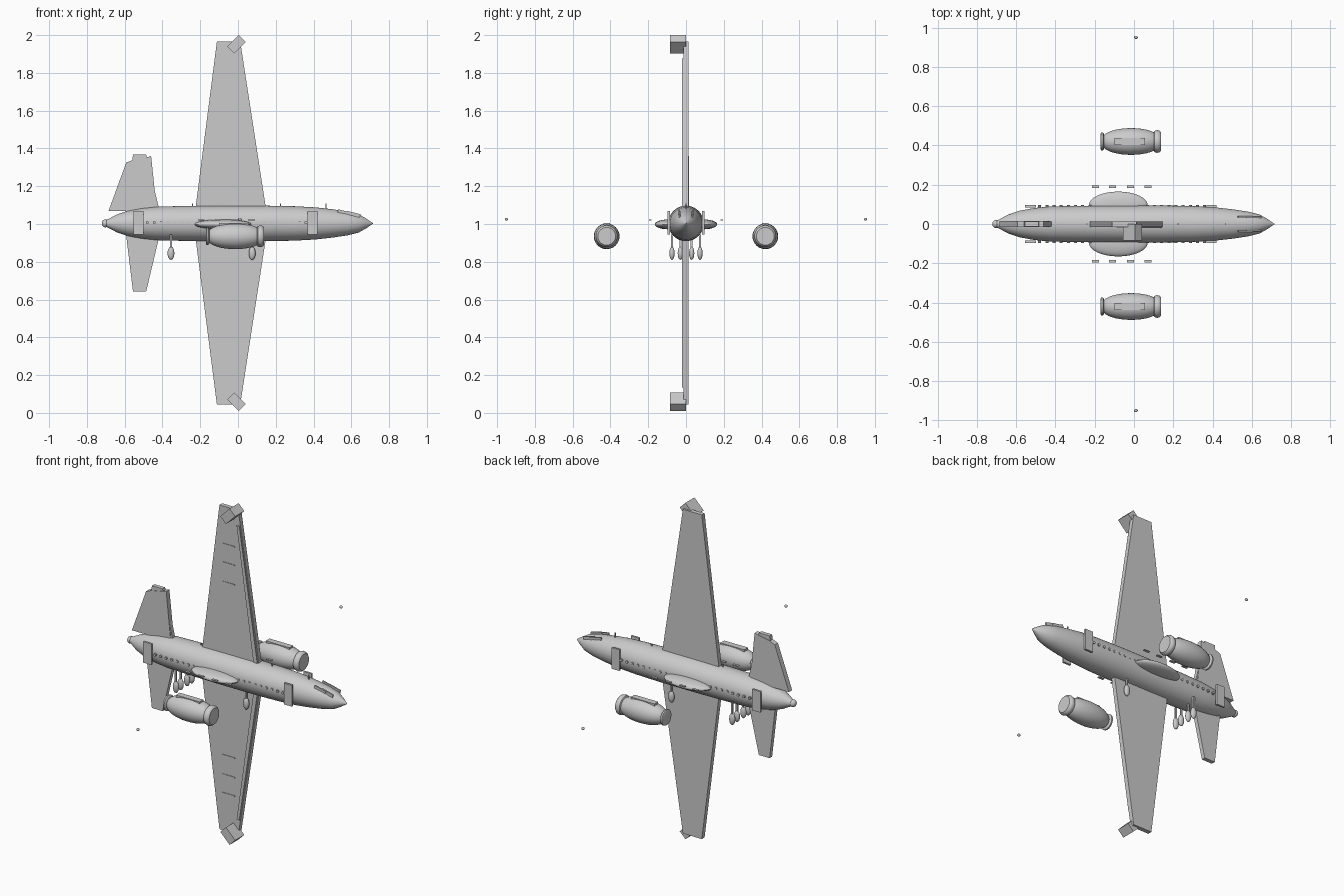
import bpy, bmesh, math
from mathutils import Matrix, Vector

if "Cube" in bpy.data.objects:
    bpy.data.objects.remove(bpy.data.objects["Cube"])

grey = bpy.data.materials.new("airframe grey")
grey.diffuse_color = (0.6, 0.6, 0.6, 1)
grey.use_nodes = True
grey.node_tree.nodes["Principled BSDF"].inputs["Base Color"].default_value = grey.diffuse_color
ZC = 1.005  # height of the fuselage axis


def add(name, bm, smooth=False):
    bmesh.ops.recalc_face_normals(bm, faces=bm.faces)
    me = bpy.data.meshes.new(name)
    bm.to_mesh(me)
    bm.free()
    me.materials.append(grey)
    ob = bpy.data.objects.new(name, me)
    bpy.context.collection.objects.link(ob)
    if smooth:
        bpy.ops.object.select_all(action='DESELECT')
        ob.select_set(True)
        bpy.context.view_layer.objects.active = ob
        bpy.ops.object.shade_smooth_by_angle(angle=math.radians(40))
    return ob


def box(name, c, s, pitch=0.0):
    bm = bmesh.new()
    m = Matrix.Translation(c) @ Matrix.Rotation(pitch, 4, 'Y') @ Matrix.Diagonal((*s, 1))
    bmesh.ops.create_cube(bm, size=1, matrix=m)
    return add(name, bm)


def ellipsoid(name, c, r, seg=24):
    bm = bmesh.new()
    m = Matrix.Translation(c) @ Matrix.Diagonal((*r, 1))
    bmesh.ops.create_uvsphere(bm, u_segments=seg, v_segments=seg // 2, radius=1, matrix=m)
    return add(name, bm, True)


def lathe(name, profile, y, z, seg=32):
    """Revolve (x, radius) points about a line parallel to x."""
    bm = bmesh.new()
    rings = []
    for x, r in profile:
        rings.append([bm.verts.new((x, y + r * math.cos(a), z + r * math.sin(a)))
                      for a in (2 * math.pi * i / seg for i in range(seg))])
    for a, b in zip(rings, rings[1:]):
        for i in range(seg):
            j = (i + 1) % seg
            bm.faces.new((a[i], a[j], b[j], b[i]))
    bm.faces.new(rings[0])
    bm.faces.new(rings[-1])
    return add(name, bm, True)


def plate(name, pts, y0, y1):
    """Extrude an (x, z) outline from y0 to y1."""
    bm = bmesh.new()
    f = bm.faces.new([bm.verts.new((x, y0, z)) for x, z in pts])
    out = bmesh.ops.extrude_face_region(bm, geom=[f])
    bmesh.ops.translate(bm, vec=(0, y1 - y0, 0),
                        verts=[v for v in out['geom'] if isinstance(v, bmesh.types.BMVert)])
    return add(name, bm)


# Fuselage and tail cone end
lathe("fuselage", [(-0.70, 0.018), (-0.685, 0.024), (-0.64, 0.048), (-0.58, 0.068), (-0.51, 0.081),
                   (-0.43, 0.089), (-0.3, 0.092), (-0.1, 0.094), (0.15, 0.094), (0.3, 0.091),
                   (0.41, 0.085), (0.5, 0.075), (0.58, 0.063), (0.64, 0.048), (0.68, 0.025),
                   (0.715, 0.001)], 0, 1.003, 40)
ellipsoid("tail_cap", (-0.703, 0, 1.003), (0.018, 0.021, 0.021))

# Wings, slats, tip plates and stabilizers, mirrored about the axis
for s, side in ((1, "upper"), (-1, "lower")):
    def flip(pts):
        return [(x, ZC + s * h) for x, h in pts]
    plate(side + "_wing", flip([(-0.235, 0), (0.16, 0), (0.012, 0.96), (-0.112, 0.96)]), -0.014, 0.012)
    plate(side + "_slat", flip([(0.115, 0.09), (0.14, 0.09), (0.022, 0.87), (0.005, 0.87)]), -0.02, -0.012)
    for k, h in enumerate((0.51, 0.625, 0.735)):
        plate(f"{side}_wing_strip_{k}", flip([(-0.09, h), (-0.01, h), (-0.01, h + 0.006), (-0.09, h + 0.006)]),
              -0.017, -0.012)
    box(side + "_wing_tip_plate", (-0.008, -0.042, ZC + s * 0.947), (0.086, 0.085, 0.052), -s * math.pi / 4)
    plate(side + "_stabilizer", flip([(-0.6, 0), (-0.40, 0), (-0.486, 0.362), (-0.556, 0.362)]), -0.012, 0.012)

# Tail fin
plate("tail_fin", [(-0.685, 1.07), (-0.43, 1.07), (-0.46, 1.36), (-0.475, 1.355), (-0.555, 1.34), (-0.592, 1.325)],
      -0.015, 0.015)

# Parts repeated on both sides
for s, side in ((-1, "right"), (1, "left")):
    # Engine nacelle with intake and exhaust rims
    y, z = s * 0.42, 0.935
    body = [(-0.015 + 0.15 * math.cos(a), 0.068 * math.sin(a) ** 0.8)
            for a in (math.radians(160 - 140 * i / 14) for i in range(15))]
    lathe(side + "_engine", body, y, z)
    lathe(side + "_intake_rim", [(0.1, 0.045), (0.105, 0.054), (0.118, 0.058), (0.13, 0.055), (0.138, 0.047)], y, z)
    lathe(side + "_exhaust_rim", [(-0.17, 0.038), (-0.167, 0.045), (-0.158, 0.046), (-0.152, 0.038)], y, z)
    box(side + "_engine_pylon", (-0.022, y, 0.987), (0.155, 0.035, 0.035))

    # Root fairing, small floating plates and marker light
    ellipsoid(side + "_root_fairing", (-0.08, s * 0.095, 0.998), (0.15, 0.07, 0.026), 32)
    for k, x in enumerate((-0.195, -0.11, -0.018, 0.072)):
        box(f"{side}_flap_track_{k}", (x, s * 0.19, 1.02), (0.036, 0.014, 0.005))
    ellipsoid(side + "_marker_light", (0.01, s * 0.95, 1.025), (0.01, 0.008, 0.008), 12)

    # Doors and cabin windows
    for k, (x, w) in enumerate(((-0.527, 0.055), (0.395, 0.052))):
        box(f"{side}_door_{k}", (x, s * 0.091, 1.007), (w, 0.012, 0.125))
    bm = bmesh.new()
    for k in range(24):
        m = Matrix.Translation((-0.48 + k * 0.0365, s * 0.09, 1.008)) @ Matrix.Rotation(math.pi / 2, 4, 'X')
        bmesh.ops.create_cone(bm, cap_ends=True, segments=10, radius1=0.008, radius2=0.008,
                              depth=0.013, matrix=m)
    add(side + "_cabin_windows", bm)

    # Cockpit panes
    for k, (x, yy, zz) in enumerate(((0.565, 0.036, 1.06), (0.61, 0.034, 1.052))):
        box(f"{side}_cockpit_pane_{k}", (x, s * yy, zz), (0.075, 0.008, 0.018), 0.25)

    # Landing gear wheels and struts
    for k, (x, yy) in enumerate(((-0.355, 0.03), (-0.355, 0.074), (0.075, 0.03))):
        ellipsoid(f"{side}_wheel_{k}", (x, s * yy, 0.845), (0.018, 0.014, 0.035), 20)
        box(f"{side}_gear_strut_{k}", (x, s * yy, 0.905), (0.01, 0.01, 0.08))

# Roof antennas
for k, x in enumerate((-0.24, 0.225, 0.465)):
    box(f"roof_antenna_{k}", (x, 0, 1.093), (0.006, 0.006, 0.03))
